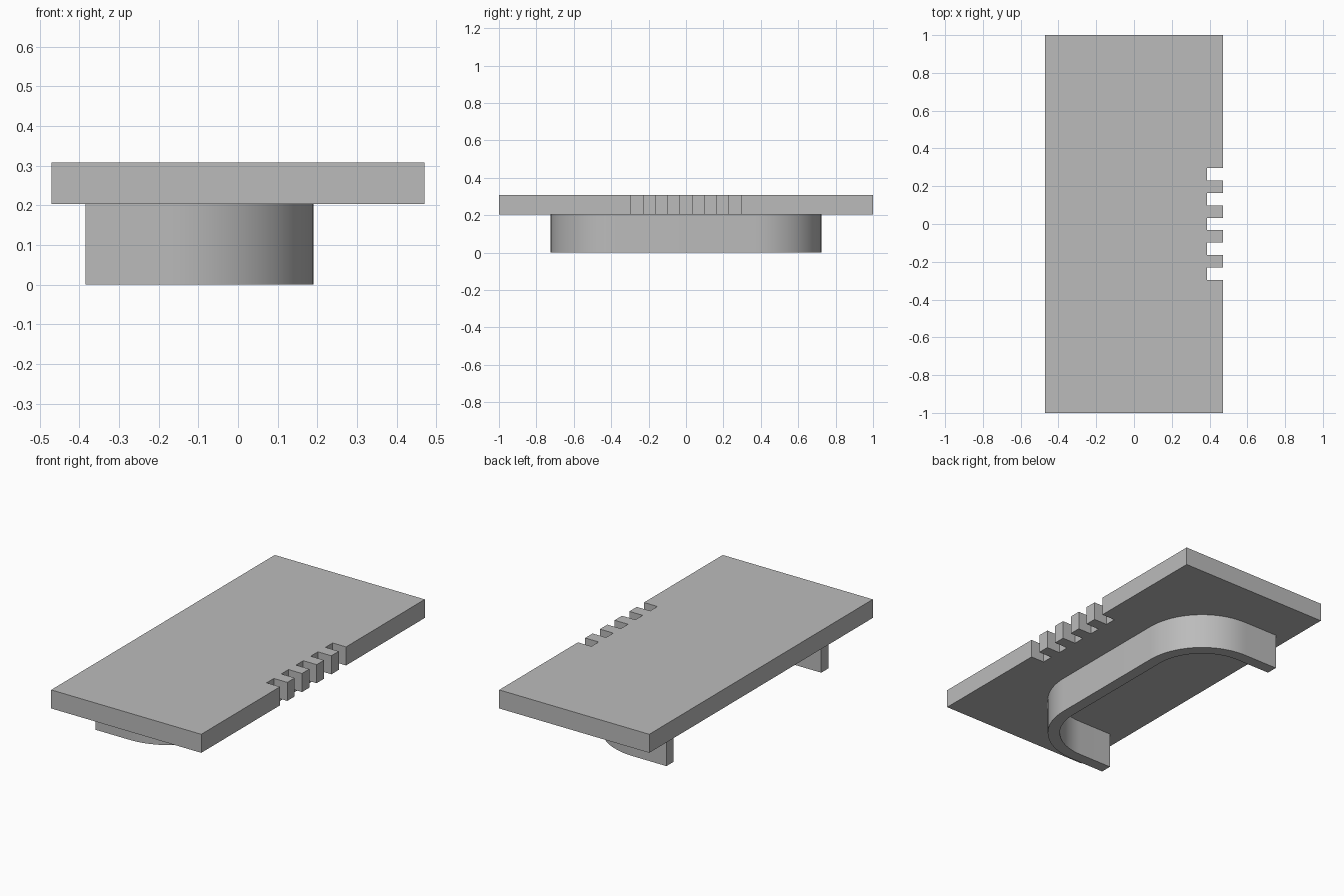
import bpy, bmesh
from math import sin, cos, pi, radians

cube = bpy.data.objects.get("Cube")
if cube:
    bpy.data.objects.remove(cube, do_unlink=True)

grey = bpy.data.materials.new("plain grey")
grey.use_nodes = True
colour = (0.5, 0.5, 0.5, 1)
grey.diffuse_color = colour
grey.node_tree.nodes["Principled BSDF"].inputs["Base Color"].default_value = colour


def extrude_outline(name, outline, bottom, top):
    """Solid from a closed xy outline between two heights."""
    bm = bmesh.new()
    face = bm.faces.new([bm.verts.new((x, y, bottom)) for x, y in outline])
    result = bmesh.ops.extrude_face_region(bm, geom=[face])
    verts = [v for v in result["geom"] if isinstance(v, bmesh.types.BMVert)]
    bmesh.ops.translate(bm, vec=(0, 0, top - bottom), verts=verts)
    bmesh.ops.recalc_face_normals(bm, faces=bm.faces[:])
    mesh = bpy.data.meshes.new(name)
    bm.to_mesh(mesh)
    bm.free()
    mesh.materials.append(grey)
    obj = bpy.data.objects.new(name, mesh)
    bpy.context.collection.objects.link(obj)
    bpy.ops.object.select_all(action="DESELECT")
    obj.select_set(True)
    bpy.context.view_layer.objects.active = obj
    bpy.ops.object.shade_smooth_by_angle(angle=radians(30))
    return obj


# Flat plate with a row of square notches in the +x edge
half_x, half_y, notch_x = 0.47, 1.0, 0.386
pitch, notch_half = 0.1315, 0.0325
plate = [(-half_x, -half_y), (half_x, -half_y)]
for i in range(-2, 3):
    low, high = i * pitch - notch_half, i * pitch + notch_half
    plate += [(half_x, low), (notch_x, low), (notch_x, high), (half_x, high)]
plate += [(half_x, half_y), (-half_x, half_y)]
plate_bottom, plate_top = 0.203, 0.308
extrude_outline("notched_plate", plate, plate_bottom, plate_top)


# U-shaped wall under the plate, open towards -x
def u_path(inset, steps=20):
    radius = 0.363 - inset
    cx, cy = 0.19 - 0.363, 0.725 - 0.363
    half = []
    for i in range(steps + 1):
        a = pi / 2 * i / steps
        half.append((cx + radius * cos(a), cy + radius * sin(a)))
    half.append((-0.385, 0.725 - inset))
    return [(x, -y) for x, y in reversed(half)] + half


wall = u_path(0) + u_path(0.065)[::-1]
extrude_outline("curved_wall", wall, 0, plate_bottom)
